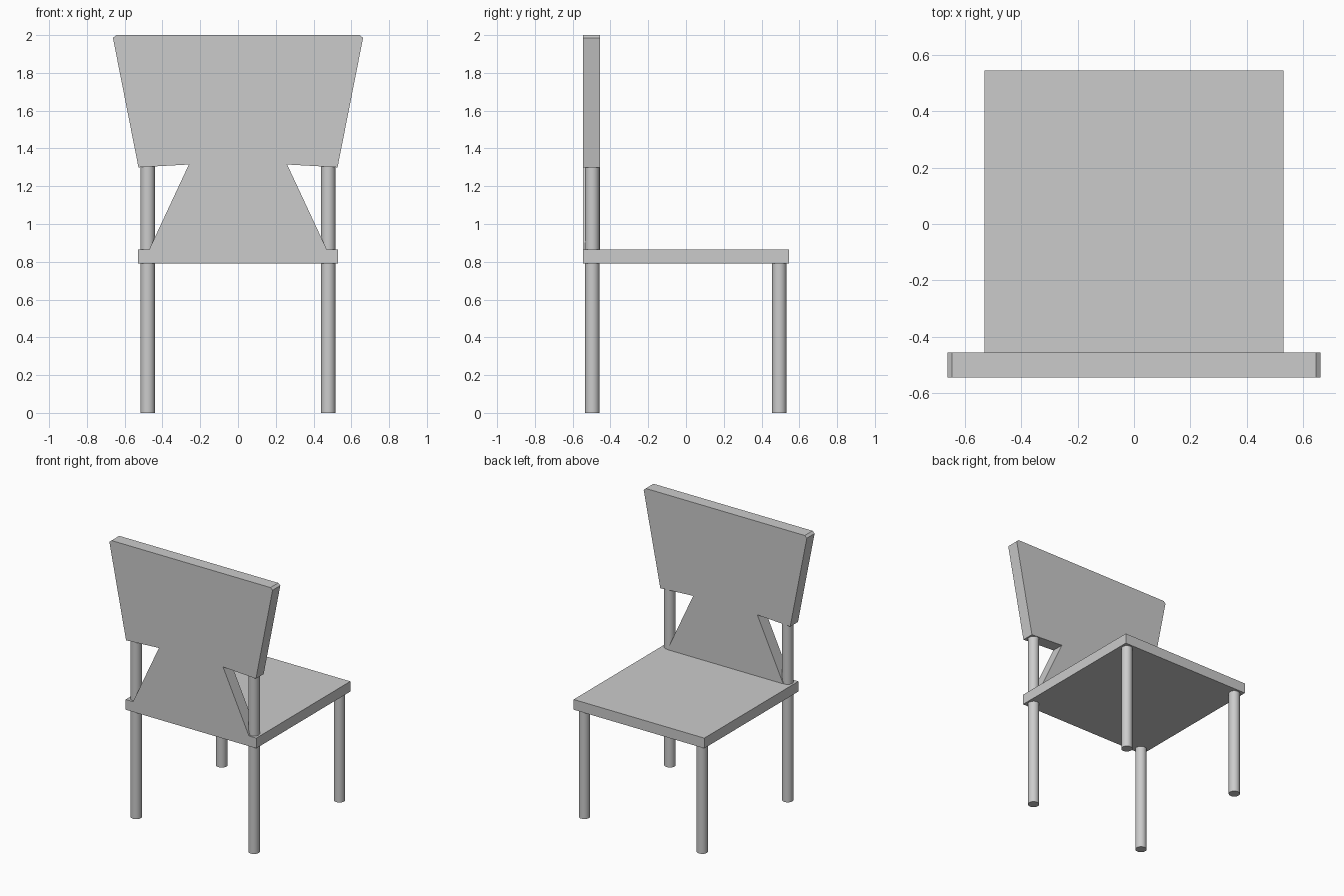
import bpy, bmesh

if "Cube" in bpy.data.objects:
    bpy.data.objects.remove(bpy.data.objects["Cube"])


def finish(name, bm):
    bmesh.ops.recalc_face_normals(bm, faces=bm.faces)
    mesh = bpy.data.meshes.new(name)
    bm.to_mesh(mesh)
    bm.free()
    obj = bpy.data.objects.new(name, mesh)
    bpy.context.collection.objects.link(obj)
    return obj


def box(name, x0, x1, y0, y1, z0, z1):
    bm = bmesh.new()
    bmesh.ops.create_cube(bm, size=1)
    for v in bm.verts:
        v.co = ((x0 + x1) / 2 + v.co.x * (x1 - x0),
                (y0 + y1) / 2 + v.co.y * (y1 - y0),
                (z0 + z1) / 2 + v.co.z * (z1 - z0))
    return finish(name, bm)


def post(name, x, y, z0, z1, radius=0.038):
    bpy.ops.mesh.primitive_cylinder_add(vertices=32, radius=radius, depth=z1 - z0,
                                        location=(x, y, (z0 + z1) / 2))
    bpy.context.object.name = name
    bpy.ops.object.shade_smooth_by_angle()


def slab(name, half, y0, y1):
    """Mirror a half outline in x and extrude it along y."""
    outline = half + [(-x, z) for x, z in reversed(half)]
    bm = bmesh.new()
    face = bm.faces.new([bm.verts.new((x, y0, z)) for x, z in outline])
    ext = bmesh.ops.extrude_face_region(bm, geom=[face])
    verts = [g for g in ext["geom"] if isinstance(g, bmesh.types.BMVert)]
    bmesh.ops.translate(bm, verts=verts, vec=(0, y1 - y0, 0))
    return finish(name, bm)


SEAT_BOTTOM, SEAT_TOP = 0.79, 0.865

# Seat
box("seat", -0.53, 0.53, -0.545, 0.545, SEAT_BOTTOM, SEAT_TOP)

# Backrest: flared panel on a waisted support
slab("backrest", [(0.47, SEAT_TOP), (0.26, 1.315), (0.527, 1.30), (0.662, 1.985),
                  (0.645, 2.0)], -0.545, -0.455)

# Legs, with the backrest pair continuing up as posts
for side, sx in (("left", -1), ("right", 1)):
    post(f"{side}_open_side_leg", sx * 0.478, 0.494, 0, SEAT_BOTTOM)
    post(f"{side}_backrest_leg", sx * 0.478, -0.496, 0, SEAT_BOTTOM)
    post(f"{side}_backrest_post", sx * 0.478, -0.496, SEAT_TOP, 1.304)
